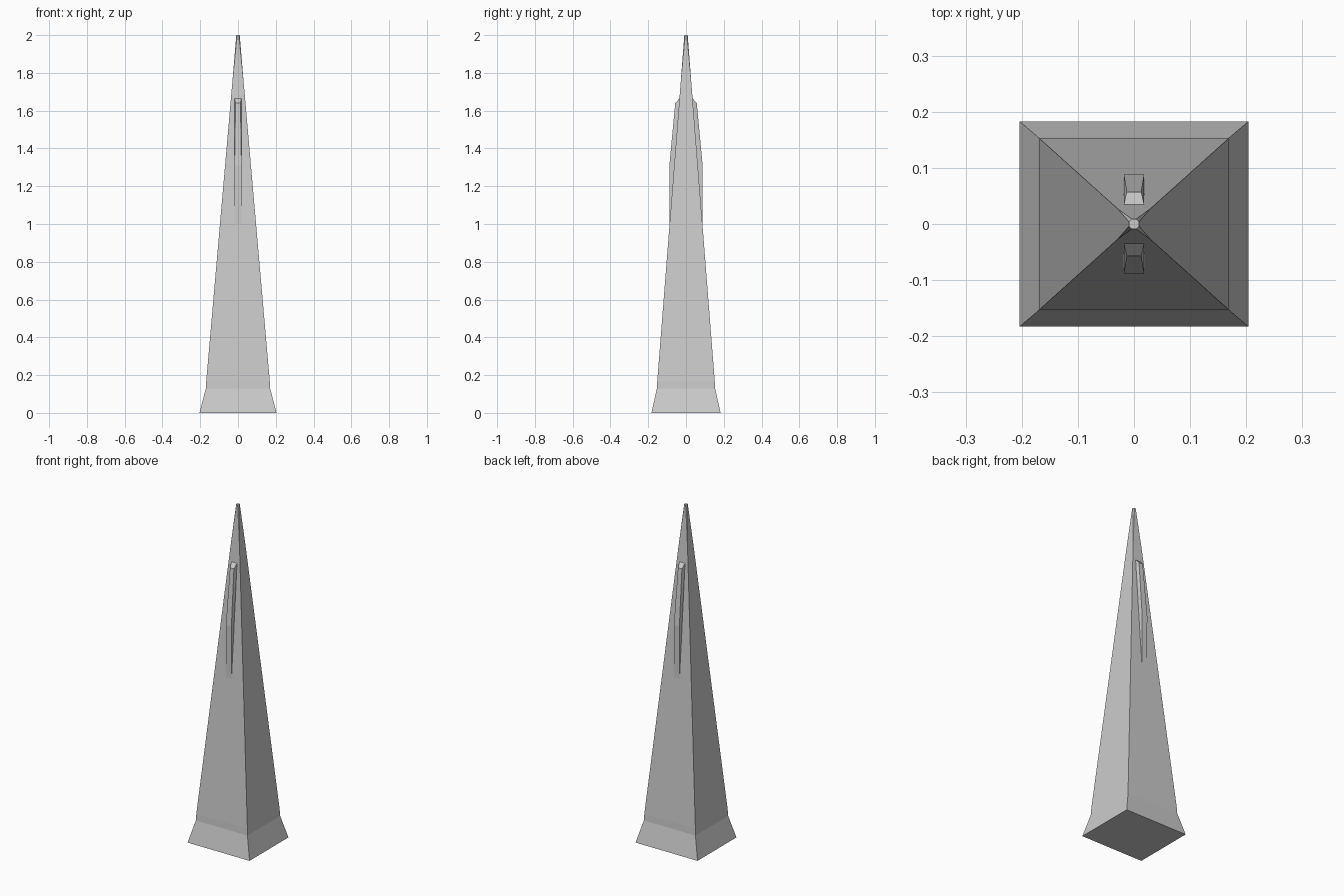
import bpy
import bmesh

cube = bpy.data.objects.get("Cube")
if cube:
    bpy.data.objects.remove(cube, do_unlink=True)

# Single stone colour
stone = bpy.data.materials.new("pale grey stone")
stone.use_nodes = True
colour = (0.6, 0.6, 0.6, 1.0)
stone.diffuse_color = colour
bsdf = next(n for n in stone.node_tree.nodes if n.type == "BSDF_PRINCIPLED")
bsdf.inputs["Base Color"].default_value = colour
bsdf.inputs["Roughness"].default_value = 0.8


def finish(bm, name):
    bmesh.ops.remove_doubles(bm, verts=bm.verts[:], dist=0.0001)
    bmesh.ops.recalc_face_normals(bm, faces=bm.faces[:])
    mesh = bpy.data.meshes.new(name)
    bm.to_mesh(mesh)
    bm.free()
    mesh.materials.append(stone)
    obj = bpy.data.objects.new(name, mesh)
    bpy.context.collection.objects.link(obj)


def ring(bm, x, y, z, cut):
    """Rectangle with its corners cut off; a cut of 0 leaves sharp corners."""
    pts = [(x, y - cut), (x - cut, y), (cut - x, y), (-x, y - cut),
           (-x, cut - y), (cut - x, -y), (x - cut, -y), (x, cut - y)]
    return [bm.verts.new((px, py, z)) for px, py in pts]


def loft(name, sections):
    bm = bmesh.new()
    rings = [ring(bm, *s) for s in sections]
    for low, high in zip(rings, rings[1:]):
        for i in range(8):
            j = (i + 1) % 8
            bm.faces.new((low[i], low[j], high[j], high[i]))
    bm.faces.new(rings[0][::-1])
    bm.faces.new(rings[-1])
    finish(bm, name)


# Flared foot, upright band, tapering shaft and cut-cornered tip
loft("spire", [
    (0.204, 0.183, 0.0, 0),
    (0.170, 0.154, 0.13, 0),
    (0.168, 0.152, 0.17, 0),
    (0.030, 0.028, 1.75, 0),
    (0.009, 0.009, 2.0, 0.005),
])


# Narrow ribs on the front and back: depth, height, half width
rib_profile = [
    (0.087, 0.98, 0.018), (0.088, 1.31, 0.018), (0.057, 1.64, 0.013),
    (0.035, 1.665, 0.018), (0.020, 1.665, 0.018), (0.020, 0.98, 0.020),
]
for name, side in (("front_rib", -1), ("back_rib", 1)):
    bm = bmesh.new()
    for depth, height, half in rib_profile:
        for x in (-half, half):
            bm.verts.new((x, side * depth, height))
    bmesh.ops.convex_hull(bm, input=bm.verts[:])
    bmesh.ops.dissolve_limit(bm, angle_limit=0.01, verts=bm.verts[:], edges=bm.edges[:])
    finish(bm, name)
